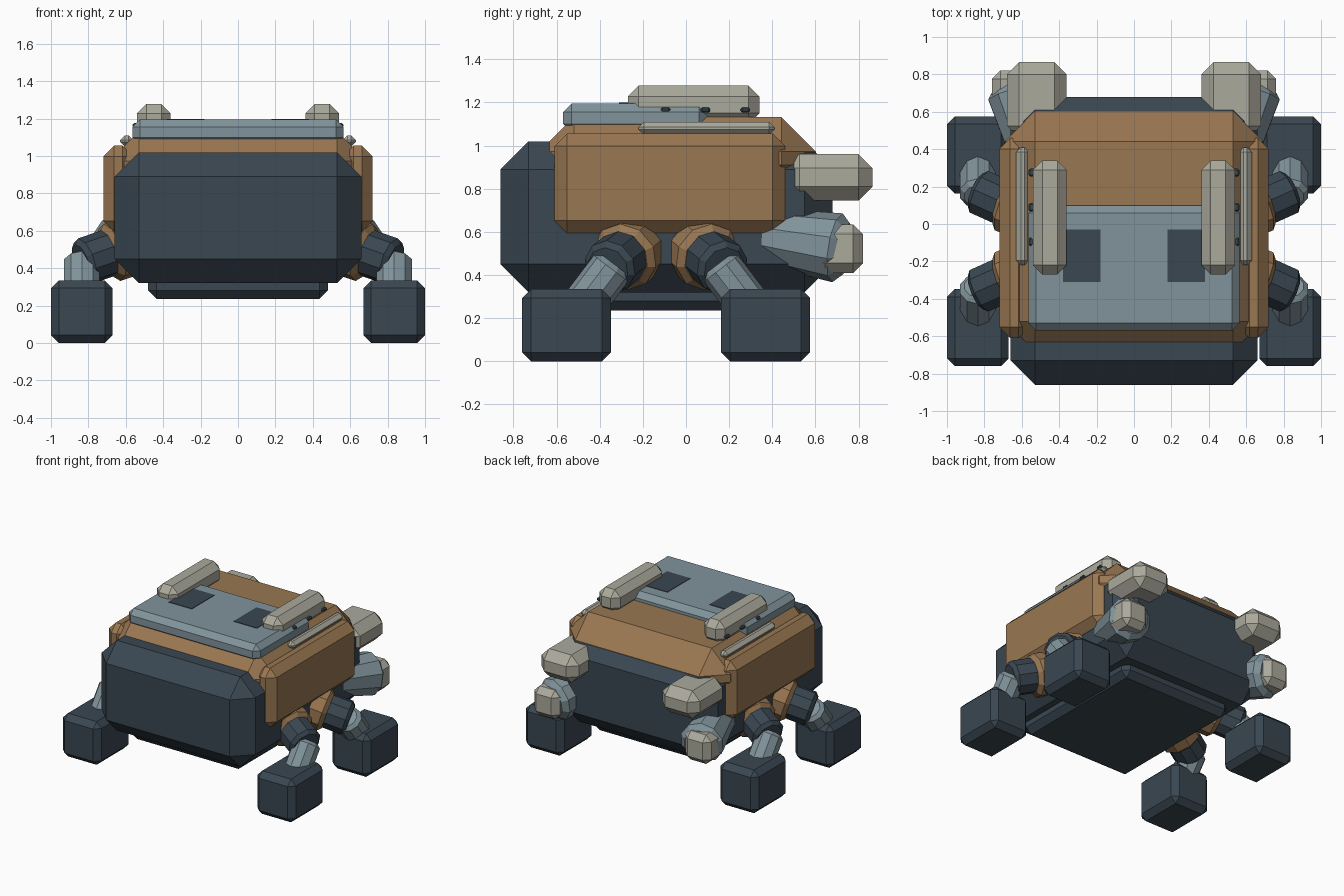
import bpy, bmesh
from mathutils import Vector

cube = bpy.data.objects.get("Cube")
if cube:
    bpy.data.objects.remove(cube, do_unlink=True)


def material(name, rgb):
    m = bpy.data.materials.new(name)
    m.use_nodes = True
    m.diffuse_color = (*rgb, 1)
    m.node_tree.nodes["Principled BSDF"].inputs["Base Color"].default_value = (*rgb, 1)
    return m


DARK = material("dark_slate", (0.042, 0.063, 0.083))
BROWN = material("tan_brown", (0.32, 0.185, 0.085))
BLUE = material("blue_grey", (0.22, 0.295, 0.33))
PALE = material("pale_stone", (0.41, 0.40, 0.335))


def finish(name, bm, mat, bevel=0, edges=None):
    if bevel:
        bmesh.ops.bevel(bm, geom=edges or bm.edges[:], offset=bevel, segments=1,
                        affect='EDGES', clamp_overlap=True)
    bmesh.ops.recalc_face_normals(bm, faces=bm.faces[:])
    mesh = bpy.data.meshes.new(name)
    bm.to_mesh(mesh)
    bm.free()
    mesh.materials.append(mat)
    ob = bpy.data.objects.new(name, mesh)
    bpy.context.collection.objects.link(ob)
    return ob


def box(name, xs, ys, zs, mat, bevel=0):
    """Chamfered block given by its extents on each axis."""
    bm = bmesh.new()
    bmesh.ops.create_cube(bm, size=1)
    for v in bm.verts:
        v.co = [(a + b) / 2 + c * abs(b - a) for c, (a, b) in zip(v.co, (xs, ys, zs))]
    return finish(name, bm, mat, bevel)


def tube(name, start, end, r1, r2, mat, sides=10, bevel=0):
    """Faceted cylinder or cone between two points, with chamfered rims."""
    a, b = Vector(start), Vector(end)
    bm = bmesh.new()
    bmesh.ops.create_cone(bm, cap_ends=True, segments=sides, radius1=r1, radius2=r2,
                          depth=(b - a).length)
    rims = [e for e in bm.edges if any(len(f.verts) > 4 for f in e.link_faces)]
    ob = finish(name, bm, mat, bevel, rims)
    ob.location = (a + b) / 2
    ob.rotation_mode = 'QUATERNION'
    ob.rotation_quaternion = (b - a).to_track_quat('Z', 'Y')
    return ob


# Body
box("hull", (-0.66, 0.66), (-0.86, 0.68), (0.32, 1.02), DARK, 0.13)
box("belly_plate", (-0.48, 0.48), (-0.66, 0.48), (0.235, 0.4), DARK, 0.045)
box("upper_shell", (-0.69, 0.69), (-0.68, 0.602), (0.75, 1.132), BROWN, 0.16)
box("roof_plate", (-0.565, 0.565), (-0.57, 0.10), (1.06, 1.195), BLUE, 0.04)

MID_Y = -0.0925   # legs mirror front to back about this line

for s, side in ((1, "left"), (-1, "right")):
    def span(a, b):
        return sorted((s * a, s * b))

    # Side armour and roof fittings
    box(f"side_panel_{side}", span(0.56, 0.72), (-0.61, 0.46), (0.595, 1.055), BROWN, 0.058)
    box(f"side_rail_{side}", span(0.56, 0.63), (-0.22, 0.41), (1.05, 1.11), PALE, 0.025)
    box(f"roof_pod_{side}", span(0.36, 0.54), (-0.27, 0.34), (1.10, 1.278), PALE, 0.05)
    box(f"roof_window_{side}", span(0.18, 0.38), (-0.31, -0.03), (1.192, 1.199), DARK)
    for i, y in enumerate((-0.095, 0.09, 0.275)):
        box(f"pod_bolt_{side}_{i}", span(0.52, 0.563), (y - 0.022, y + 0.022),
            (1.153, 1.177), DARK, 0.008)

    # Rear pods and thrusters
    box(f"rear_pod_{side}", span(0.36, 0.68), (0.46, 0.865), (0.745, 0.96), PALE, 0.065)
    tube(f"thruster_{side}", (s * 0.50, 0.25, 0.60), (s * 0.64, 0.74, 0.52),
         0.12, 0.165, BLUE, 10, 0.04)
    box(f"thruster_nozzle_{side}", span(0.54, 0.76), (0.60, 0.82), (0.41, 0.635), PALE, 0.045)

    # Legs: shoulder, upper leg, lower leg and foot
    for d, end in ((-1, "front"), (1, "back")):
        def at(x, y, z):
            return (s * x, MID_Y + d * y, z)

        tag = f"{end}_{side}"
        tube(f"shoulder_{tag}", at(0.54, 0.14, 0.53), at(0.70, 0.205, 0.475),
             0.16, 0.16, BROWN, 10, 0.03)
        tube(f"upper_leg_{tag}", at(0.64, 0.18, 0.50), at(0.84, 0.27, 0.43),
             0.128, 0.128, DARK, 10, 0.025)
        tube(f"lower_leg_{tag}", at(0.835, 0.24, 0.45), at(0.835, 0.43, 0.20),
             0.10, 0.10, BLUE, 10, 0.025)
        ys = sorted(MID_Y + d * y for y in (0.255, 0.668))
        box(f"foot_{tag}", span(0.67, 1.0), ys, (0, 0.335), DARK, 0.042)
